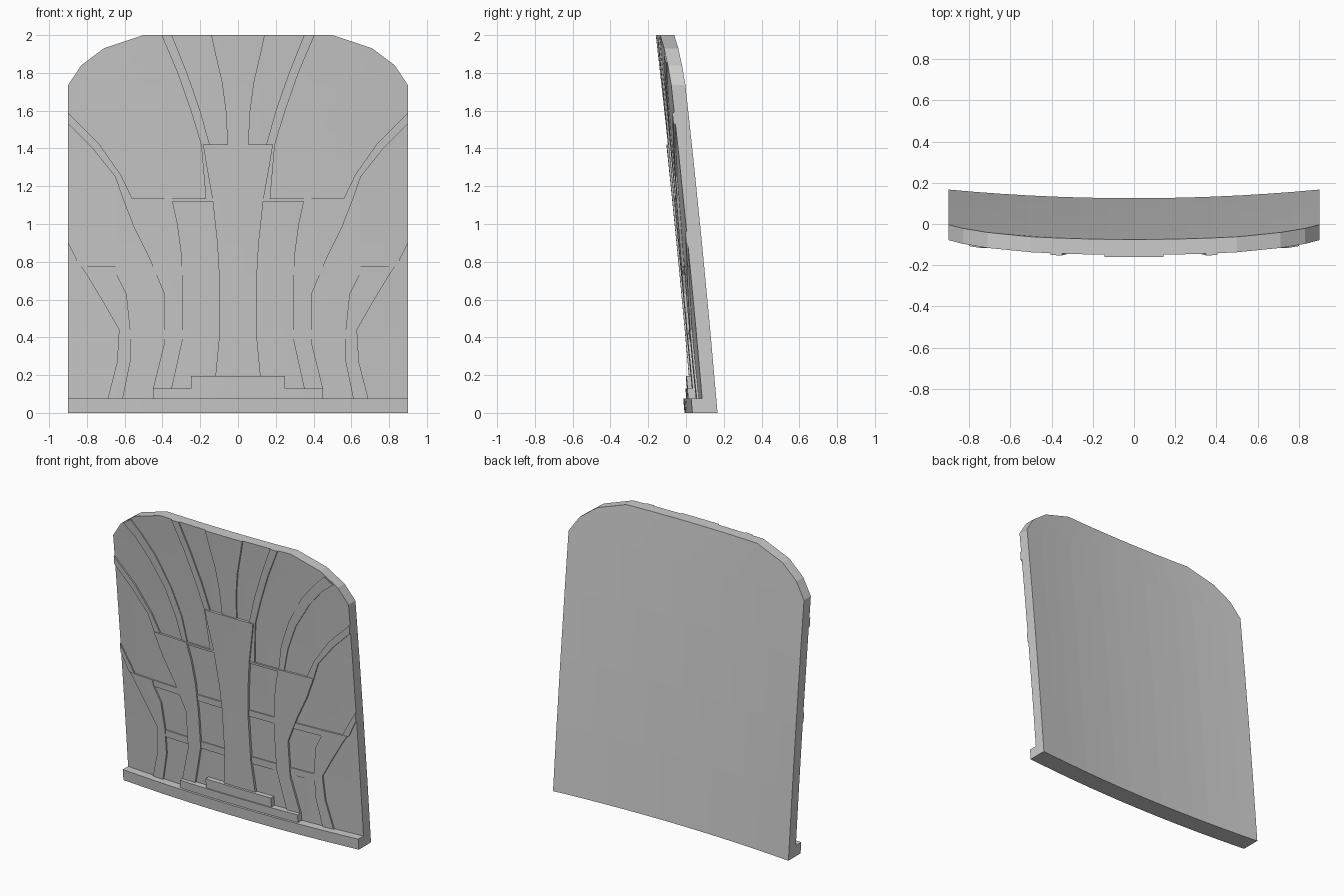
import bpy, bmesh

if "Cube" in bpy.data.objects:
    bpy.data.objects.remove(bpy.data.objects["Cube"])

THICK = 0.075


def front(x, z):
    # front surface: leans back, bows forward in the middle
    return 0.05 - 0.085 * z - 0.0075 * z * z + 0.042 * (x / 0.9) ** 2


def plate(name, rows, lift, depth=0.02, cols=4):
    # closed slab following the surface; rows are (x_left, z_left, x_right, z_right)
    bm = bmesh.new()
    grids = []
    for off in (-lift, depth):
        grid = []
        for xl, zl, xr, zr in rows:
            line = []
            for i in range(cols + 1):
                t = i / cols
                x, z = xl + (xr - xl) * t, zl + (zr - zl) * t
                line.append(bm.verts.new((x, front(x, z) + off, z)))
            grid.append(line)
        grids.append(grid)
    f, b = grids
    for g in grids:
        for r in range(len(rows) - 1):
            for c in range(cols):
                bm.faces.new((g[r][c], g[r][c + 1], g[r + 1][c + 1], g[r + 1][c]))
    for r in range(len(rows) - 1):
        for c in (0, cols):
            bm.faces.new((f[r][c], f[r + 1][c], b[r + 1][c], b[r][c]))
    for c in range(cols):
        for r in (0, -1):
            bm.faces.new((f[r][c], f[r][c + 1], b[r][c + 1], b[r][c]))
    bmesh.ops.recalc_face_normals(bm, faces=bm.faces)
    me = bpy.data.meshes.new(name)
    bm.to_mesh(me)
    bm.free()
    ob = bpy.data.objects.new(name, me)
    bpy.context.collection.objects.link(ob)


def centred(name, profile, lift, depth=0.02, cols=6):
    # symmetric slab from (z, half_width) pairs
    plate(name, [(-w, z, w, z) for z, w in profile], lift, depth, cols)


def pair(name, rows, lift, cols=2):
    # right-hand slab and its mirror
    plate(name + "_right", rows, lift, cols=cols)
    plate(name + "_left", [(-a, b, -c, d) for a, b, c, d in rows], lift, cols=cols)


# main bowed panel with clipped upper corners
centred("back_panel", [(0, .9), (.45, .9), (.9, .9), (1.35, .9), (1.735, .9),
                       (1.84, .83), (1.93, .71), (2, .5)], 0, THICK, 14)

# stacked steps at the foot
centred("bottom_lip", [(0, .9), (.075, .9)], .058, cols=14)
centred("middle_step", [(.075, .45), (.13, .45)], .042, cols=8)
centred("upper_step", [(.13, .25), (.195, .25)], .034)

# central column and the fluting above it
centred("centre_column", [(.19, .12), (.4, .1), (.73, .1), (.9, .11), (1.13, .135),
                          (1.3, .165), (1.42, .185)], .018)
centred("top_flute", [(1.42, .055), (1.6, .065), (1.75, .085), (1.9, .12), (2, .142)], .01)
pair("inner_rib", [(.13, 1.13, .17, 1.13), (.15, 1.42, .195, 1.42), (.20, 1.6, .25, 1.6),
                   (.27, 1.8, .32, 1.8), (.35, 2, .405, 2)], .009)

# middle columns and the ribs that fan from them
pair("middle_column", [(.35, .13, .45, .13), (.29, .4, .39, .37), (.29, .65, .39, .63),
                       (.30, .85, .47, .82), (.32, 1, .55, .98), (.35, 1.135, .61, 1.135)], .014)
pair("middle_rib", [(.35, 1.135, .39, 1.135), (.38, 1.31, .43, 1.3), (.45, 1.5, .5, 1.48),
                    (.56, 1.7, .61, 1.66), (.66, 1.82, .71, 1.78), (.74, 1.9, .8, 1.855)], .007)
pair("outer_rib", [(.56, 1.135, .61, 1.135), (.62, 1.26, .65, 1.25), (.74, 1.43, .77, 1.4),
                   (.9, 1.59, .9, 1.53)], .01)

# outer columns and their short ribs
pair("outer_column", [(.61, .075, .69, .075), (.57, .27, .64, .27), (.57, .44, .63, .44),
                      (.59, .63, .71, .58), (.64, .73, .8, .73), (.65, .775, .83, .775)], .011)
pair("side_rib", [(.795, .775, .84, .775), (.83, .84, .87, .84), (.9, .96, .9, .9)], .008)

# horizontal bands between the columns
centred("upper_band", [(1.12, .6), (1.135, .6)], .012, cols=10)
centred("middle_band", [(.73, .8), (.775, .83)], .008, cols=12)
centred("lower_band", [(.39, .6), (.44, .6)], .007, cols=10)
